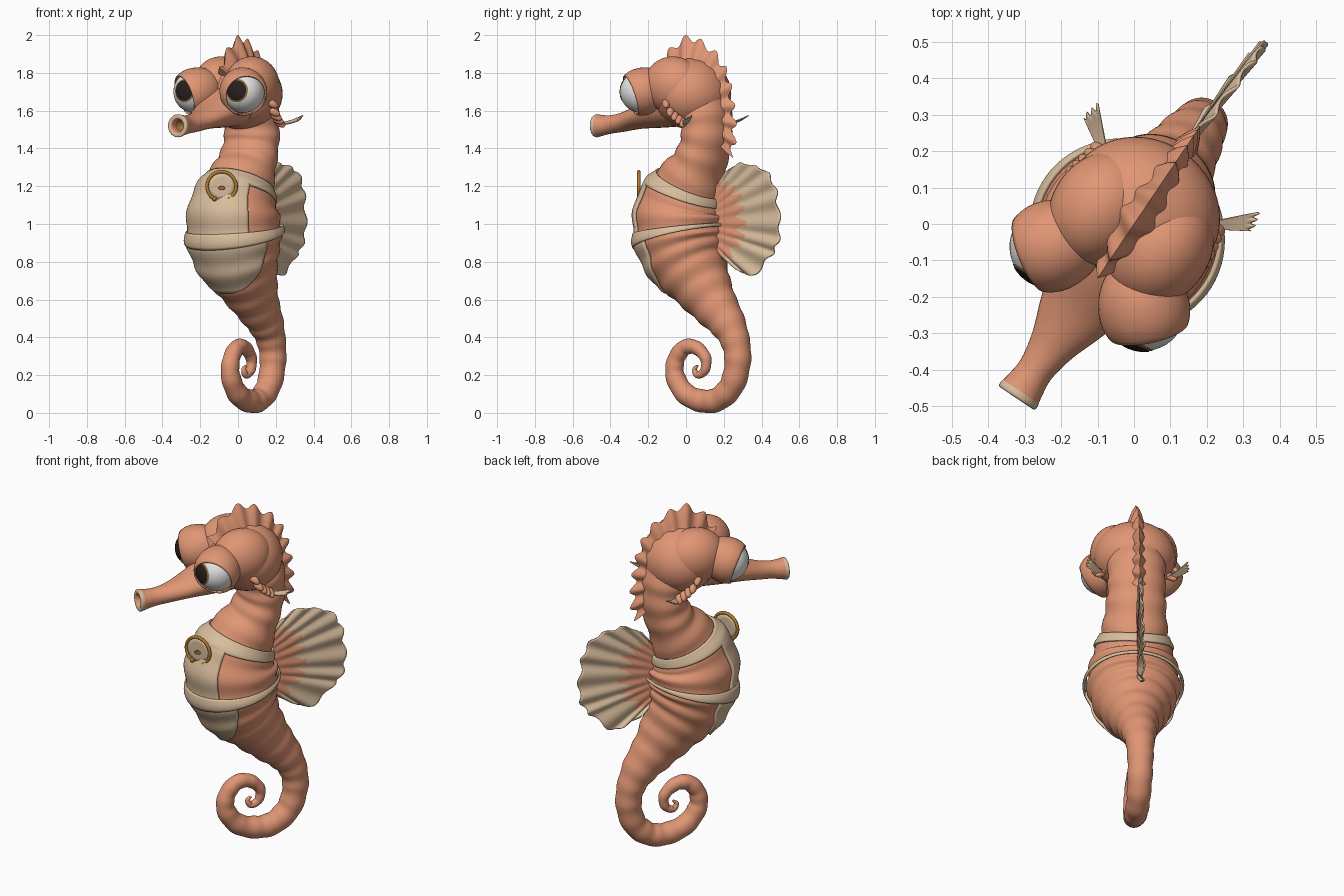
import bpy, bmesh, math
from math import sin, cos, pi, sqrt
from mathutils import Vector, Matrix

if "Cube" in bpy.data.objects:
    bpy.data.objects.remove(bpy.data.objects["Cube"])


def material(name, r, g, b):
    m = bpy.data.materials.new(name)
    m.diffuse_color = (r, g, b, 1)
    m.use_nodes = True
    bsdf = next(n for n in m.node_tree.nodes if n.type == 'BSDF_PRINCIPLED')
    bsdf.inputs["Base Color"].default_value = (r, g, b, 1)
    return m


ORANGE = material("coral skin", .75, .305, .175)
TAN = material("pale sand", .69, .51, .335)
WHITE = material("eye white", .8, .8, .78)
DARK = material("pupil black", .02, .014, .012)
BROWN = material("iris brown", .33, .15, .05)
GOLD = material("gold", .45, .2, .03)

# The creature is built facing -y, then turned about z
TURN = Matrix.Rotation(math.radians(-34), 4, 'Z')


def grid(name, nu, nv, f, mats, rule=None, thick=0, matrix=TURN, caps=False):
    """Surface from f(u, v), with u and v from 0 to 1."""
    bm = bmesh.new()
    vs = [[bm.verts.new(matrix @ Vector(f(i / nu, j / nv))) for j in range(nv + 1)]
          for i in range(nu + 1)]
    for i in range(nu):
        for j in range(nv):
            face = bm.faces.new((vs[i][j], vs[i + 1][j], vs[i + 1][j + 1], vs[i][j + 1]))
            if rule:
                face.material_index = rule((i + .5) / nu, (j + .5) / nv)
    bmesh.ops.remove_doubles(bm, verts=bm.verts, dist=.0002)
    if caps:
        bmesh.ops.holes_fill(bm, edges=bm.edges, sides=0)
    bmesh.ops.recalc_face_normals(bm, faces=bm.faces)
    me = bpy.data.meshes.new(name)
    bm.to_mesh(me)
    bm.free()
    for m in mats:
        me.materials.append(m)
    ob = bpy.data.objects.new(name, me)
    bpy.context.collection.objects.link(ob)
    bpy.ops.object.select_all(action='DESELECT')
    ob.select_set(True)
    bpy.context.view_layer.objects.active = ob
    bpy.ops.object.shade_smooth_by_angle(angle=math.radians(50))
    if thick:
        sol = ob.modifiers.new("thickness", 'SOLIDIFY')
        sol.thickness, sol.offset = thick, 0
    return ob


def spline(pts, t):
    """Smooth curve through pts, t from 0 to 1."""
    n = len(pts) - 1
    x = min(max(t, 0), 1) * n
    i = min(int(x), n - 1)
    x -= i
    a, b, c, d = (Vector(pts[min(max(k, 0), n)]) for k in range(i - 1, i + 3))
    return b + (c - a) * (x / 2) + (a - b * 2.5 + c * 2 - d / 2) * x ** 2 \
        + (b * 1.5 - a / 2 - c * 1.5 + d / 2) * x ** 3


def dome(name, centre, axis, radius, length, a0, a1, mat, thick=0):
    """Part of a round form about an axis, between two angles in degrees."""
    q = Vector(axis).to_track_quat('Z', 'Y')

    def f(u, v):
        p = math.radians(a0 + (a1 - a0) * v)
        h = cos(p) * (length if cos(p) < 0 else radius)
        return Vector(centre) + q @ Vector((radius * sin(p) * cos(2 * pi * u),
                                            radius * sin(p) * sin(2 * pi * u), h))
    return grid(name, 40, 20, f, [mat], thick=thick)


def ellipsoid(name, c, r, mat):
    return grid(name, 48, 24, lambda u, v: (c[0] + r[0] * sin(pi * v) * cos(2 * pi * u),
                                            c[1] + r[1] * sin(pi * v) * sin(2 * pi * u),
                                            c[2] + r[2] * cos(pi * v)), [mat])


# Body, neck and curled tail: depth, height, half depth, half width
BODY = [(.1, 1.72, .12, .14), (.125, 1.58, .13, .155), (.13, 1.45, .125, .155),
        (.09, 1.33, .135, .165), (.015, 1.2, .19, .185), (-.03, 1.08, .238, .23),
        (-.025, .92, .238, .248), (.018, .8, .21, .215), (.09, .69, .167, .167),
        (.175, .58, .13, .12), (.26, .48, .1, .095), (.315, .38, .077, .077)]
TAIL = [(.33, .27, .07), (.295, .15, .066), (.21, .075, .063), (.11, .062, .061),
        (0, .1, .056), (-.068, .19, .051), (-.065, .28, .046), (-.01, .345, .042),
        (.065, .345, .037), (.125, .29, .03), (.12, .225, .024), (.075, .2, .018),
        (.055, .23, .013), (.075, .25, .006)]
BODY += [p + (p[2],) for p in TAIL]


def skin(t, ang, lift=0):
    c = spline(BODY, t)
    d = spline(BODY, t + .002) - spline(BODY, t - .002)
    d = Vector((d[0], d[1])).normalized()
    ripple = 1 + .026 * sin(t * 25 * 2 * pi * 1.2)
    a, b = c[2] * ripple + lift, c[3] * ripple + lift
    return Vector((b * sin(ang), c[0] + a * cos(ang) * d[1], c[1] - a * cos(ang) * d[0]))


grid("body_and_tail", 300, 48, lambda u, v: skin(u, 2 * pi * v), [ORANGE], caps=True)


def on_skin(z, ang, lift):
    """Point of the torso at a given height and angle from the front."""
    lo, hi = .06, .5
    for _ in range(18):
        mid = (lo + hi) / 2
        lo, hi = (mid, hi) if skin(mid, ang).z > z else (lo, mid)
    return skin(lo, ang, lift)


# Belly plates and straps
def strap(name, mid, tilt, width, flare, lift):
    def f(u, v):
        a = 2 * pi * u
        z = mid + tilt * cos(a) + (v - .5) * (width + flare * cos(a))
        return on_skin(z, a, lift + .005 * sin(pi * v))
    grid(name, 72, 6, f, [TAN], thick=.012)


def plate(name, low, high, half_angle, lift):
    def f(u, v):
        z = low + (high - low) * v
        return on_skin(z, (2 * u - 1) * math.radians(half_angle(v)), lift)
    grid(name, 32, 20, f, [TAN], thick=.014)


strap("upper_strap", 1.185, .075, .055, .005, .006)
strap("lower_strap", .95, -.045, .045, .035, .014)
plate("chest_plate", .9, 1.25, lambda v: 51, .007)
plate("belly_plate", .64, .92, lambda v: 73 * sqrt(1 - (1 - v) ** 2 * .98), .007)

# Head and snout with a hollow tip
ellipsoid("head", (0, .04, 1.69), (.22, .2, .19), ORANGE)
SNOUT = [(.02, 1.65, .13, .15), (-.15, 1.615, .105, .14), (-.29, 1.57, .066, .105),
         (-.4, 1.54, .052, .066), (-.48, 1.527, .049, .05), (-.535, 1.522, .055, .055),
         (-.57, 1.52, .061, .061), (-.577, 1.52, .05, .05), (-.57, 1.52, .036, .036),
         (-.53, 1.522, .028, .028), (-.5, 1.525, .002, .002)]


def snout(u, v):
    c = spline(SNOUT, u)
    return c[3] * cos(2 * pi * v), c[0], c[1] + c[2] * sin(2 * pi * v)


grid("snout", 80, 36, snout, [ORANGE, TAN, BROWN],
     lambda u, v: 2 if u > .86 else 1 if .55 < u < .76 else 0)

# Eyes, lids, brows, cheek frills and ear fins
for side, word, gaze, turn in ((1, "left", .22, 46), (-1, "right", .03, 34)):
    eye = (side * .156, -.18, 1.7)
    look = (gaze, -.96, .07)
    opening = (side * sin(math.radians(turn)), -cos(math.radians(turn)), -.33)
    dome(word + "_eyeball", eye, look, .112, .112, 0, 180, WHITE)
    dome(word + "_iris", eye, look, .1135, .1, 0, 33, BROWN)
    dome(word + "_pupil", eye, look, .115, .1, 0, 28, DARK)
    dome(word + "_eyelid", eye, opening, .122, .15, 61, 180, ORANGE, .008)
    ellipsoid(word + "_brow", (side * .1, -.015, 1.735), (.135, .165, .152), ORANGE)
    for k in range(5):
        a = k / 4
        dome(f"{word}_cheek_frill_{k}", (side * (.205 - .02 * a), .01 + .1 * a, 1.64 - .1 * a ** .6),
             (side * -.7, -.5 + .3 * a, .5), .021, .042, 0, 180, ORANGE)

    def ear(u, v, side=side):
        w = (u - .5) * (.025 + .045 * v)
        tip = v * (1 + .06 * sin(6 * pi * u))
        return (side * (.17 + .1 * tip + .2 * w), .11 + .08 * tip - .75 * w,
                1.53 + .03 * tip ** 2 - .35 * w)
    grid(word + "_ear_fin", 24, 6, ear, [TAN], thick=.006)

# Serrated crest down the head and neck
TIPS = [(-.18, 1.83), (-.11, 1.93), (-.005, 2.0), (.095, 1.98), (.195, 1.915), (.26, 1.83),
        (.295, 1.735), (.315, 1.63), (.325, 1.53), (.322, 1.43), (.3, 1.35)]
HUB = Vector((.06, 1.6))


def crest(u, v):
    k = u * (len(TIPS) - 1)
    p = spline(TIPS, u)
    inward = (HUB - p).normalized()
    p = p + inward * (.038 * sin(pi * k) ** 2)
    # Profile runs from one side over the edge to the other
    h = abs(2 * v - 1)
    q = p + inward * (.14 * h)
    return (2 * v - 1) * .05 + (.008 if v > .5 else -.008 if v < .5 else 0), q[0], q[1]


grid("crest", 120, 8, crest, [ORANGE], caps=True)

# Pleated back fin
RIM = [(.25, 1.27), (.34, 1.32), (.43, 1.31), (.52, 1.28), (.58, 1.2), (.6, 1.1),
       (.61, .97), (.585, .88), (.53, .82), (.43, .73), (.34, .75), (.25, .8)]


def fin(u, v):
    root = Vector((.17, 1.17 - .31 * u))
    rim = spline(RIM, u)
    p = root.lerp(rim, v * (1 + .022 * cos(u * 20 * pi)))
    return .008 * v * sin(u * 20 * pi) + .022 * v * v * sin(u * 4), p[0], p[1]


grid("back_fin", 120, 32, fin, [ORANGE, TAN],
     lambda u, v: 0 if v < .43 + .08 * sin(u * 20 * pi) else 1, thick=.008)

# Round chest medallion, turned to the side of the body
PLACE = Matrix.Translation((-.087, -.25, 1.2))


def ring(u, v):
    a = math.radians(-60 + 300 * u)
    r = .077 + .009 * cos(2 * pi * v)
    return r * cos(a), .009 * sin(2 * pi * v), r * sin(a)


grid("medallion_ring", 48, 10, ring, [GOLD], matrix=PLACE, caps=True)
grid("medallion_disc", 40, 3, lambda u, v: (.072 * v * cos(2 * pi * u), .002, .072 * v * sin(2 * pi * u)),
     [TAN], matrix=PLACE, thick=.006)
grid("medallion_stud", 16, 3, lambda u, v: (.018 * v * cos(2 * pi * u), -.005, -.01 + .011 * v * sin(2 * pi * u)),
     [BROWN], matrix=PLACE, thick=.008)
for n, a in enumerate((-60, 240)):
    c = (.077 * cos(math.radians(a)), 0, .077 * sin(math.radians(a)))
    bead = ellipsoid(f"medallion_bead_{n}", (0, 0, 0), (.013, .013, .013), GOLD)
    bead.data.transform(PLACE @ Matrix.Translation(c))
